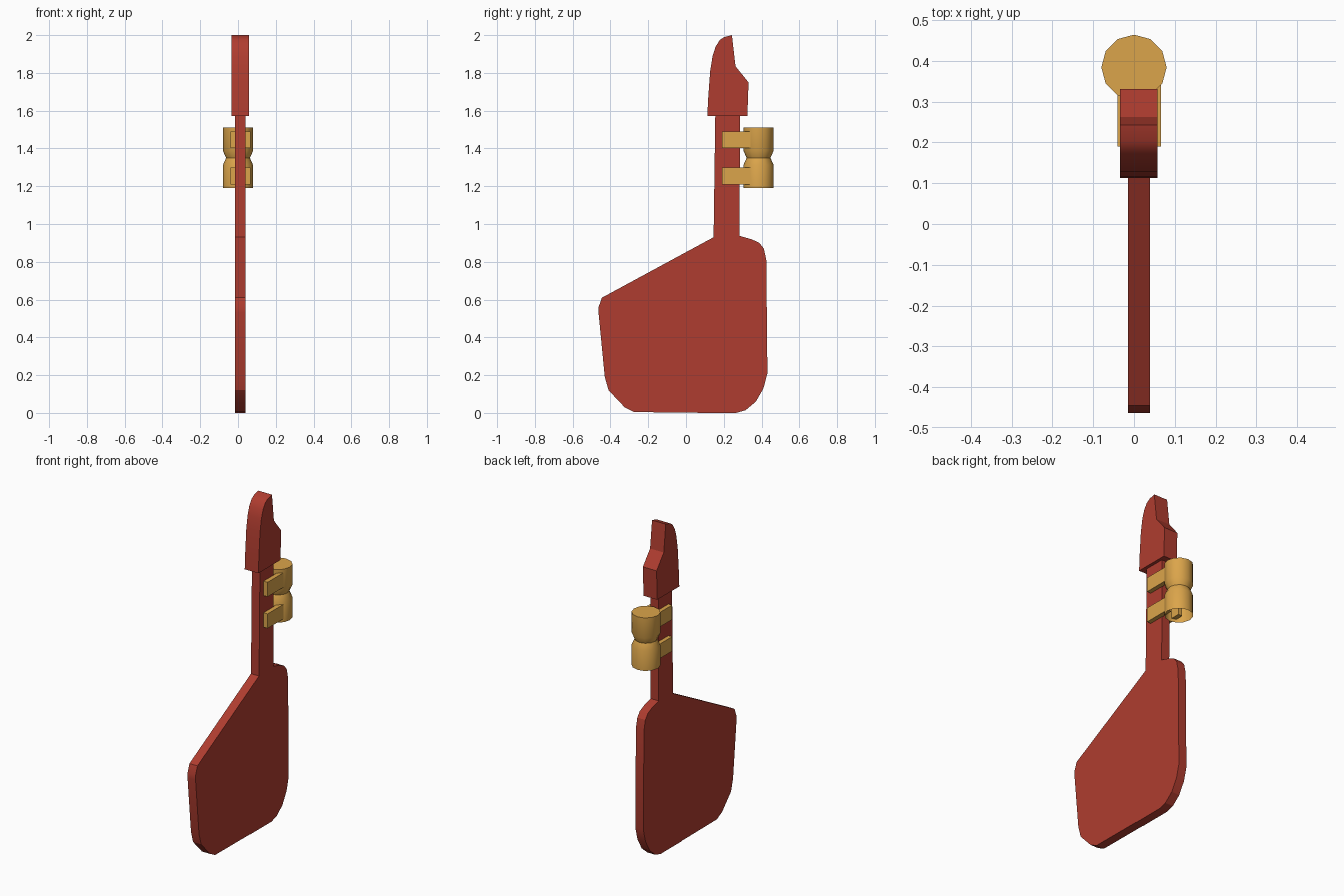
import bpy, bmesh, math

if "Cube" in bpy.data.objects:
    bpy.data.objects.remove(bpy.data.objects["Cube"])


def material(name, rgb):
    m = bpy.data.materials.new(name)
    m.diffuse_color = (*rgb, 1)
    m.use_nodes = True
    m.node_tree.nodes["Principled BSDF"].inputs["Base Color"].default_value = m.diffuse_color
    return m


RED = material("brick red", (0.43, 0.046, 0.029))
GOLD = material("brass gold", (0.71, 0.375, 0.07))


def finish(name, bm, mat, angle=None):
    bmesh.ops.recalc_face_normals(bm, faces=bm.faces)
    me = bpy.data.meshes.new(name)
    bm.to_mesh(me)
    bm.free()
    me.materials.append(mat)
    ob = bpy.data.objects.new(name, me)
    bpy.context.collection.objects.link(ob)
    if angle:
        bpy.ops.object.select_all(action='DESELECT')
        bpy.context.view_layer.objects.active = ob
        ob.select_set(True)
        bpy.ops.object.shade_smooth_by_angle(angle=math.radians(angle))
    return ob


def slab(name, profile, x0, x1, mat, angle=None):
    """Extrude a side (y, z) profile from x0 to x1."""
    bm = bmesh.new()
    face = bm.faces.new([bm.verts.new((x0, y, z)) for y, z in profile])
    ext = bmesh.ops.extrude_face_region(bm, geom=[face])
    for v in ext["geom"]:
        if isinstance(v, bmesh.types.BMVert):
            v.co.x = x1
    return finish(name, bm, mat, angle)


# broad blade with the neck rising out of it
slab("blade_and_neck", [
    (0.155, 1.575), (0.146, 0.93), (-0.445, 0.61), (-0.463, 0.56), (-0.463, 0.53),
    (-0.43, 0.19), (-0.41, 0.12), (-0.325, 0.03), (-0.275, 0.004), (0.06, 0.002),
    (0.06, 0.0), (0.265, 0.0), (0.315, 0.014), (0.37, 0.06), (0.41, 0.13), (0.431, 0.21),
    (0.425, 0.81), (0.412, 0.87), (0.388, 0.9), (0.35, 0.918), (0.284, 0.937),
    (0.285, 1.575)], -0.015, 0.039, RED, 20)

# thick pointed head with a notched back
slab("head", [
    (0.113, 1.572), (0.117, 1.66), (0.128, 1.81), (0.141, 1.89), (0.157, 1.94),
    (0.18, 1.975), (0.203, 1.99), (0.243, 2.0), (0.262, 1.835), (0.331, 1.75),
    (0.325, 1.572)], -0.034, 0.058, RED, 25)

# twelve-sided barrel: pinched waist, capped top, open bottom
N = 12
bm = bmesh.new()
rings = []
for r, z in [(0.08, 1.19), (0.08, 1.312), (0.063, 1.35), (0.08, 1.388), (0.08, 1.512)]:
    rings.append([bm.verts.new((r * math.cos(2 * math.pi * i / N),
                                0.384 + r * math.sin(2 * math.pi * i / N), z))
                  for i in range(N)])
for a, b in zip(rings, rings[1:]):
    for i in range(N):
        j = (i + 1) % N
        bm.faces.new((a[i], a[j], b[j], b[i]))
bm.faces.new(rings[-1])
finish("barrel", bm, GOLD, 32)

# two pairs of strap plates clamping the neck
for level, z in (("lower", 1.21), ("upper", 1.402)):
    for side, x0, x1 in (("left", -0.04, -0.013), ("right", 0.037, 0.066)):
        slab(f"{level}_{side}_strap",
             [(0.19, z), (0.365, z), (0.365, z + 0.088), (0.19, z + 0.088)],
             x0, x1, GOLD)
